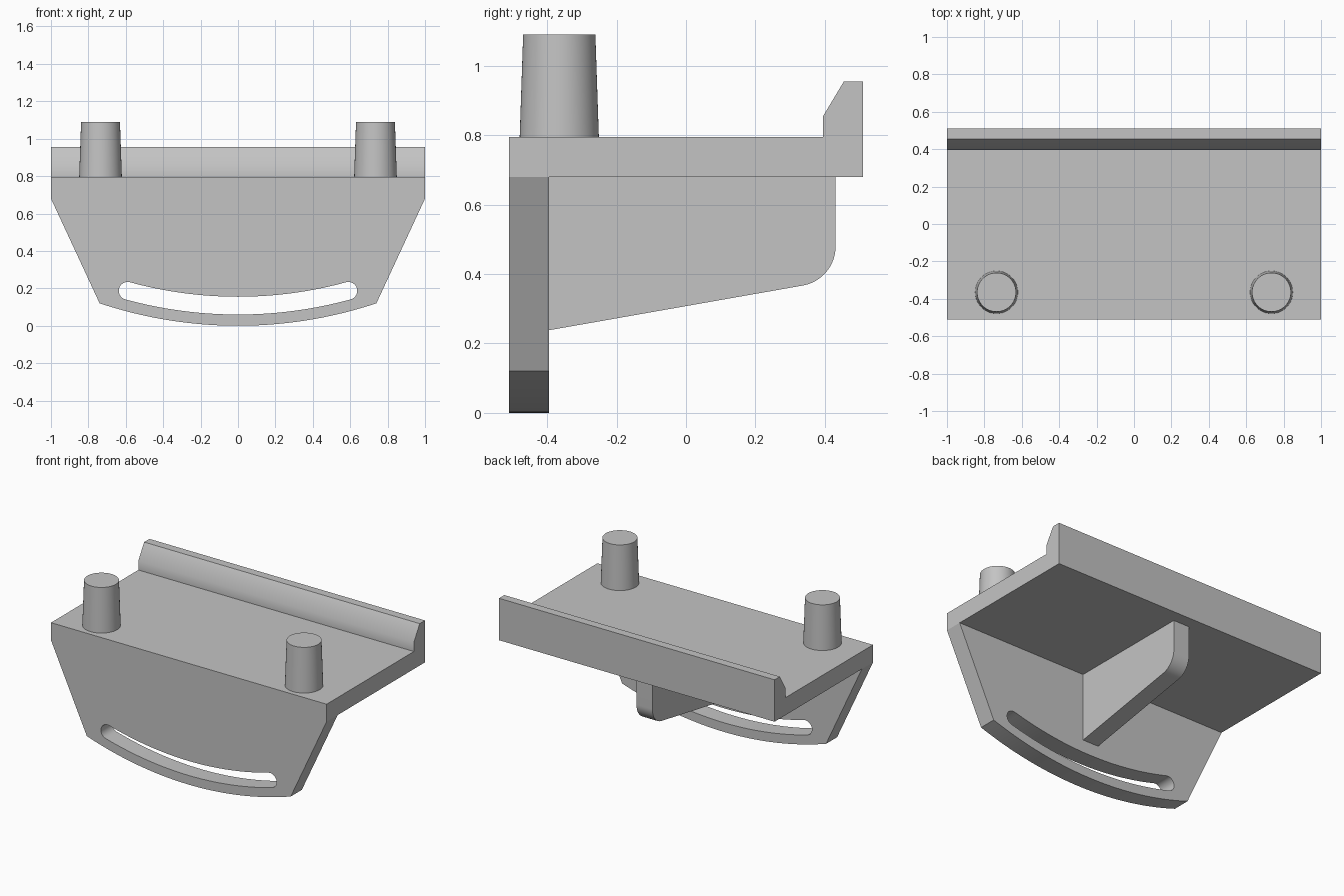
import bpy, bmesh
from math import sin, cos, asin, pi, radians
from mathutils import Matrix

cube = bpy.data.objects.get("Cube")
if cube:
    bpy.data.objects.remove(cube, do_unlink=True)

grey = bpy.data.materials.new("light_grey")
grey.use_nodes = True
GREY = (0.55, 0.55, 0.55, 1)
grey.diffuse_color = GREY
grey.node_tree.nodes["Principled BSDF"].inputs["Base Color"].default_value = GREY

# Axis maps: profile plane -> world
FACING_FRONT = Matrix(((1, 0, 0), (0, 0, -1), (0, 1, 0))).to_4x4()
FACING_SIDE = Matrix(((0, 0, 1), (1, 0, 0), (0, 1, 0))).to_4x4()


def finish(obj, angle=35):
    obj.data.materials.clear()
    obj.data.materials.append(grey)
    bpy.ops.object.select_all(action='DESELECT')
    obj.select_set(True)
    bpy.context.view_layer.objects.active = obj
    bpy.ops.object.shade_smooth_by_angle(angle=radians(angle))


def prism(name, loops, axes, thickness, offset=0):
    """Extrude closed outlines (later ones are holes) about their mid plane."""
    curve = bpy.data.curves.new(name, 'CURVE')
    curve.dimensions = '2D'
    curve.fill_mode = 'BOTH'
    curve.extrude = thickness / 2
    for pts in loops:
        spline = curve.splines.new('POLY')
        spline.points.add(len(pts) - 1)
        for p, (u, v) in zip(spline.points, pts):
            p.co = (u, v, 0, 1)
        spline.use_cyclic_u = True
    temp = bpy.data.objects.new(name + "_outline", curve)
    bpy.context.collection.objects.link(temp)
    bpy.context.view_layer.update()
    mesh = bpy.data.meshes.new_from_object(
        temp.evaluated_get(bpy.context.evaluated_depsgraph_get()))
    bpy.data.objects.remove(temp, do_unlink=True)
    bm = bmesh.new()
    bm.from_mesh(mesh)
    bmesh.ops.remove_doubles(bm, verts=bm.verts, dist=1e-5)
    bmesh.ops.transform(bm, verts=bm.verts,
                        matrix=axes @ Matrix.Translation((0, 0, offset)))
    bmesh.ops.recalc_face_normals(bm, faces=bm.faces)
    bm.to_mesh(mesh)
    bm.free()
    mesh.name = name
    obj = bpy.data.objects.new(name, mesh)
    bpy.context.collection.objects.link(obj)
    finish(obj)
    return obj


def arc(cx, cz, r, start, end, n):
    return [(cx + r * cos(start + (end - start) * i / n),
             cz + r * sin(start + (end - start) * i / n)) for i in range(n + 1)]


FRONT, BACK, WALL = -0.51, 0.51, -0.395
DECK_LOW, DECK_TOP = 0.68, 0.795

# Deck with the raised lip along its back edge
prism("deck_with_lip", [[(FRONT, DECK_LOW), (BACK, DECK_LOW), (BACK, 0.955),
                         (0.455, 0.955), (0.395, 0.855), (0.395, DECK_TOP),
                         (FRONT, DECK_TOP)]], FACING_SIDE, 2)

# Front plate: tapered, curved lower edge, curved slot about the same centre
R = 2.34
half = asin(0.74 / R)
outline = arc(0, R, R, -pi / 2 - half, -pi / 2 + half, 40)
outline += [(1, DECK_LOW), (-1, DECK_LOW)]
slot_r, slot_mid = 0.0475, R - 0.1075
s = asin(0.59 / slot_mid)
left, right = -pi / 2 - s, -pi / 2 + s
slot = arc(0, R, slot_mid + slot_r, left, right, 40)
slot += arc(slot_mid * cos(right), R + slot_mid * sin(right), slot_r,
            right, right + pi, 16)[1:]
slot += arc(0, R, slot_mid - slot_r, right, left, 40)[1:]
slot += arc(slot_mid * cos(left), R + slot_mid * sin(left), slot_r,
            left + pi, left + 2 * pi, 16)[1:-1]
prism("front_plate", [outline, slot], FACING_FRONT, WALL - FRONT,
      -(FRONT + WALL) / 2)

# Central rib under the deck with a rounded lower back corner
rib = [(WALL, DECK_LOW), (WALL, 0.238)]
rib += arc(0.316, 0.48, 0.115, radians(-80), 0, 16)
rib += [(0.431, DECK_LOW)]
prism("support_rib", [rib], FACING_SIDE, 0.115)

# Tapered pegs
for side, x in (("left", 0.735), ("right", -0.735)):
    bpy.ops.mesh.primitive_cone_add(vertices=64, radius1=0.114, radius2=0.104,
                                    depth=1.09 - DECK_TOP,
                                    location=(x, -0.365, (1.09 + DECK_TOP) / 2))
    peg = bpy.context.object
    peg.name = side + "_peg"
    finish(peg)
